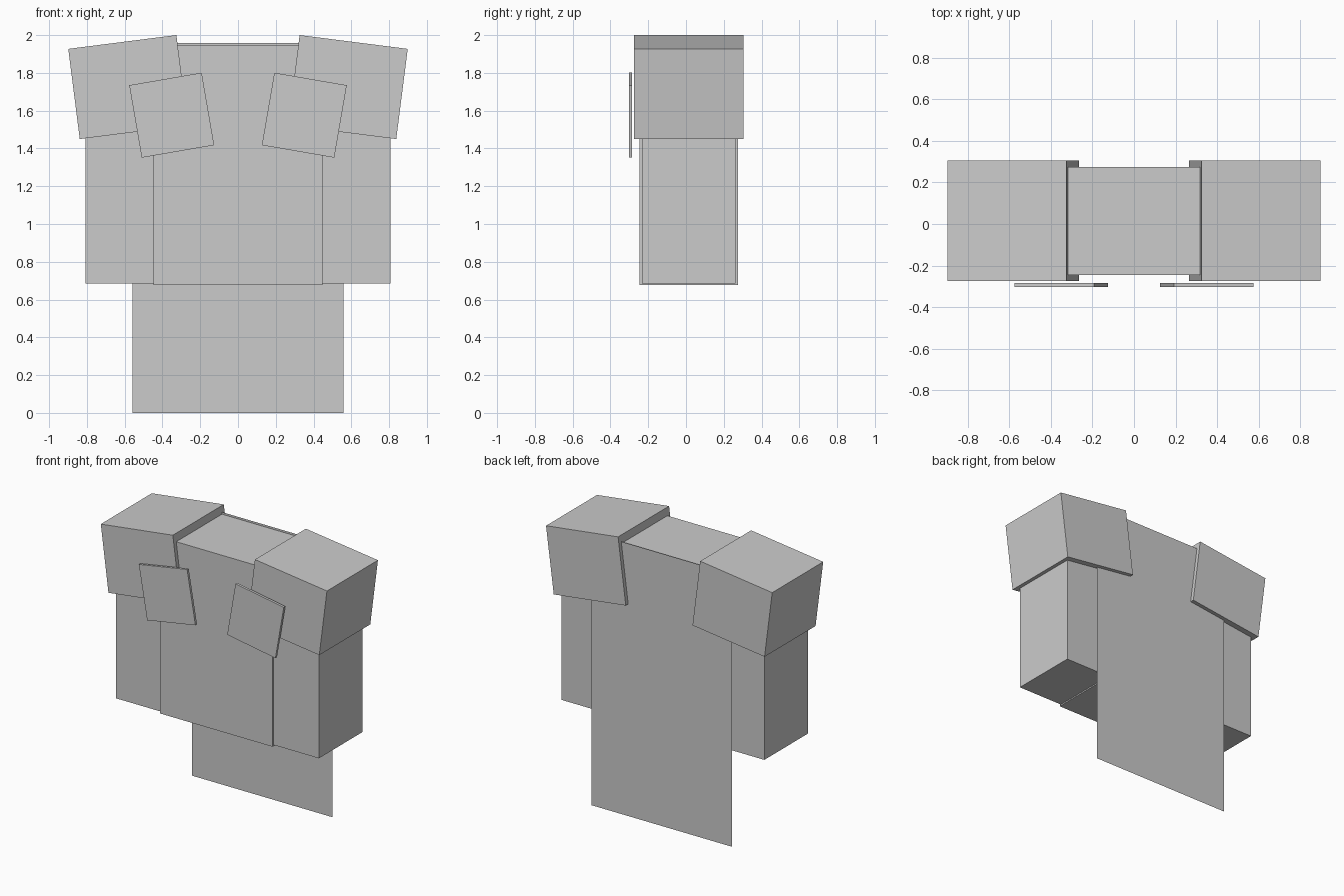
import bpy, math

if "Cube" in bpy.data.objects:
    bpy.data.objects.remove(bpy.data.objects["Cube"])

# Single flat grey for every part
grey = bpy.data.materials.new("plain grey")
grey.diffuse_color = (0.6, 0.6, 0.6, 1)
grey.use_nodes = True
grey.node_tree.nodes["Principled BSDF"].inputs["Base Color"].default_value = grey.diffuse_color


def box(name, centre, size, tilt=0):
    """Box with given full size, tilted about the front-back axis."""
    bpy.ops.mesh.primitive_cube_add(size=1, location=centre)
    ob = bpy.context.object
    ob.name = name
    ob.scale = size
    ob.rotation_euler = (0, math.radians(tilt), 0)
    ob.data.materials.append(grey)
    return ob


def sheet(name, half_width, z0, z1, y, back=False):
    """Upright flat rectangle facing the front or the back."""
    w = -half_width if back else half_width
    me = bpy.data.meshes.new(name)
    me.from_pydata([(-w, y, z0), (w, y, z0), (w, y, z1), (-w, y, z1)],
                   [], [(0, 1, 2, 3)])
    me.materials.append(grey)
    ob = bpy.data.objects.new(name, me)
    bpy.context.collection.objects.link(ob)
    return ob


# Body, chest panel and long cape
box("torso", (0, 0.0145, 1.31), (0.894, 0.519, 1.268))
sheet("chest_panel", 0.326, 0.935, 1.587, -0.248)
sheet("cape", 0.558, 0.0, 1.957, 0.277, back=True)

# Mirrored arms, shoulder blocks and lapel plates
for side, s in (("left", -1), ("right", 1)):
    box(side + "_arm", (s * 0.592, 0.0145, 1.30), (0.43, 0.497, 1.23))
    box(side + "_shoulder", (s * 0.582, 0.0155, 1.725),
        (0.577, 0.579, 0.481), s * 7.27)
    box(side + "_lapel", (s * 0.351, -0.294, 1.576),
        (0.389, 0.018, 0.389), s * 9.8)
